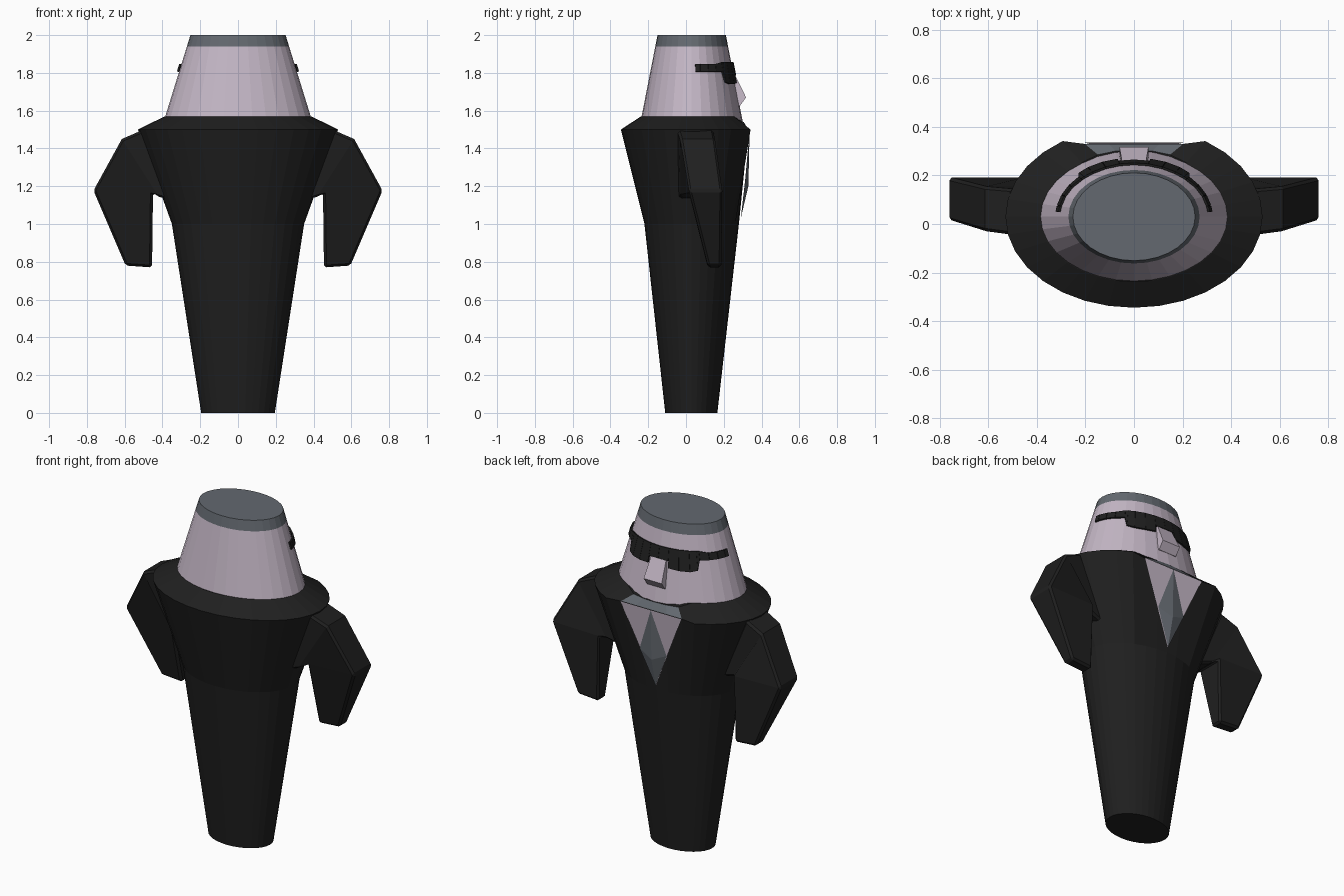
import bpy, bmesh, math

if "Cube" in bpy.data.objects:
    bpy.data.objects.remove(bpy.data.objects["Cube"])

def material(name, rgb):
    m = bpy.data.materials.new(name)
    m.diffuse_color = (*rgb, 1)
    m.use_nodes = True
    m.node_tree.nodes["Principled BSDF"].inputs["Base Color"].default_value = m.diffuse_color
    return m

BLACK = material("suit black", (0.014, 0.014, 0.014))
SKIN = material("pale mauve", (0.55, 0.47, 0.56))
SLATE = material("slate grey", (0.125, 0.14, 0.16))
N = 32
CY = 0.03  # y centre of the body and head ellipses

def make(name, verts, faces, mats, recalc=True):
    me = bpy.data.meshes.new(name)
    me.from_pydata(verts, [], faces)
    for m in mats:
        me.materials.append(m)
    if recalc:
        bm = bmesh.new()
        bm.from_mesh(me)
        bmesh.ops.recalc_face_normals(bm, faces=bm.faces)
        bm.to_mesh(me)
        bm.free()
    ob = bpy.data.objects.new(name, me)
    bpy.context.collection.objects.link(ob)
    return ob

def loft(name, rings, mats, caps=True):
    n = len(rings[0])
    verts = [v for r in rings for v in r]
    faces = [(i*n + k, i*n + (k+1) % n, (i+1)*n + (k+1) % n, (i+1)*n + k)
             for i in range(len(rings)-1) for k in range(n)]
    if caps:
        faces += [tuple(range(n))[::-1], tuple(range(len(verts)-n, len(verts)))]
    return make(name, verts, faces, mats)

def ellipse(z, rx, ry, cy=CY):
    # vertex 0 points to +y, the side with the face
    return [(rx*math.sin(2*math.pi*k/N), cy + ry*math.cos(2*math.pi*k/N), z) for k in range(N)]

def front(k):
    return min(k, N-k) <= 2

# Coat body: tapered loft, flattened at the collar opening
shoulder = [(x, 0.33 if front(k) else y, z)
            for k, (x, y, z) in enumerate(ellipse(1.5, 0.53, 0.375))]
neckline = [(x, y + (0.008 if front(k) else 0), 1.54 if front(k) else z)
            for k, (x, y, z) in enumerate(ellipse(1.57, 0.388, 0.268))]
body = loft("coat_body", [ellipse(0, 0.195, 0.138, 0.028), ellipse(1.0, 0.35, 0.25),
                          shoulder, neckline], [BLACK, SLATE])
for p in body.data.polygons:  # grey collar on the front slope
    if p.center.z > 1.505 and p.center.y > 0.28 and abs(p.center.x) < 0.2 and len(p.vertices) == 4:
        p.material_index = 1

# Head with flat cap band
def head_r(z):
    t = (z - 1.57) / 0.43
    return 0.385 - 0.133*t, 0.265 - 0.084*t

head = loft("head", [ellipse(z, *head_r(z)) for z in (1.5, 1.94, 2.0)], [SKIN, SLATE])
for p in head.data.polygons:
    if p.center.z > 1.94:
        p.material_index = 1

# Shirt triangle and folded tie
make("shirt", [(-0.203, 0.335, 1.5), (0.203, 0.335, 1.5), (0, 0.287, 1.03)],
     [(1, 0, 2)], [SKIN], False)
make("tie", [(0, 0.337, 1.5), (0.09, 0.314, 1.24), (0, 0.33, 1.2), (-0.09, 0.314, 1.24),
             (0, 0.29, 1.03)],
     [(0, 2, 1), (0, 3, 2), (1, 2, 4), (2, 3, 4)], [SLATE], False)

# Nose wedge
loft("nose", [[(sx*w, y, z) for w, y, z in
               ((0.05, 0.2, 1.785), (0.05, 0.262, 1.785), (0.06, 0.318, 1.67),
                (0.06, 0.285, 1.625), (0.06, 0.2, 1.625))] for sx in (-1, 1)], [SKIN])

# Wrap-around glasses: strip following the head, dropping down at the lenses
def glass_point(a, z):
    rx, ry = head_r(z)
    a = math.radians(a)
    return ((rx+0.004)*math.sin(a), CY + (ry+0.004)*math.cos(a), z)

spans = [(0, 11.25, 1.785, 1.785), (11.25, 22.5, 1.745, 1.74), (22.5, 33.75, 1.74, 1.74),
         (33.75, 42, 1.74, 1.75), (42, 45, 1.75, 1.805), (45, 56.25, 1.805, 1.805),
         (56.25, 67.5, 1.805, 1.805), (67.5, 78.75, 1.805, 1.805), (78.75, 85, 1.805, 1.805)]
gv, gf = [], []
for s in (1, -1):
    for a, b, za, zb in spans:
        top_a, top_b = (1.855 if t < 46 else 1.845 for t in (a, b))
        quad = [glass_point(s*a, za), glass_point(s*b, zb),
                glass_point(s*b, top_b), glass_point(s*a, top_a)]
        i = len(gv)
        gv += quad
        gf.append((i+1, i, i+3, i+2) if s > 0 else (i, i+1, i+2, i+3))
glasses = make("glasses", gv, gf, [BLACK], False)
sol = glasses.modifiers.new("thickness", 'SOLIDIFY')
sol.thickness = 0.009
sol.offset = 1

# Bent arms: outer x,z / inner x,z / y range per section
sections = [(0.50, 1.50, 0.34, 1.12, -0.045, 0.145), (0.615, 1.45, 0.42, 1.145, -0.03, 0.155),
            (0.765, 1.177, 0.45, 1.165, 0.015, 0.192), (0.595, 0.78, 0.455, 0.77, 0.115, 0.187)]
for side, s in (("right", 1), ("left", -1)):
    rings = [[(s*ox, y0, oz), (s*ox, y1, oz), (s*ix, y1, iz), (s*ix, y0, iz)]
             for ox, oz, ix, iz, y0, y1 in sections]
    arm = loft(side + "_arm", rings, [BLACK])
    bev = arm.modifiers.new("chamfer", 'BEVEL')
    bev.width = 0.012
    bev.segments = 1
    bev.limit_method = 'ANGLE'
    bev.angle_limit = math.radians(50)
